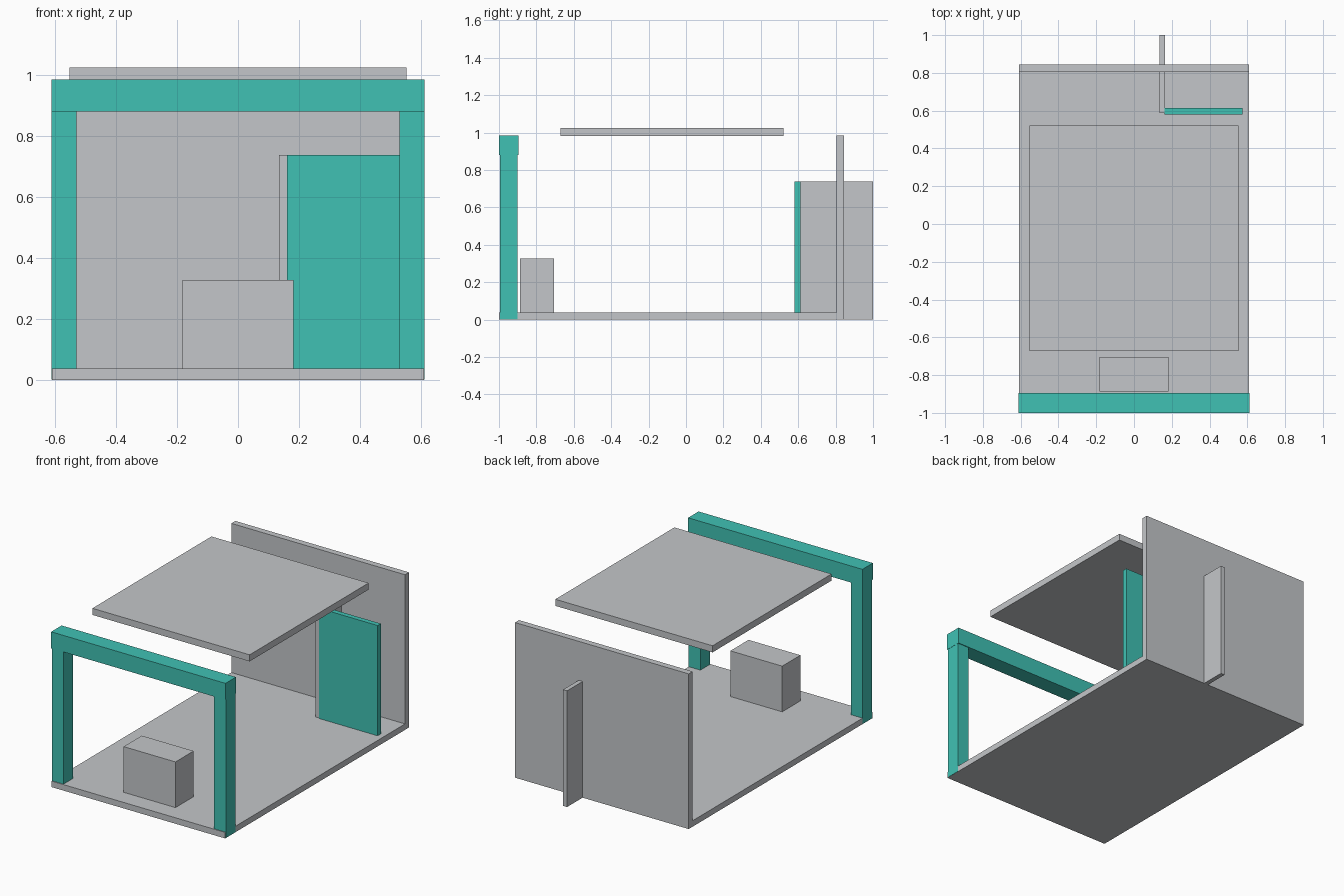
import bpy

if "Cube" in bpy.data.objects:
    bpy.data.objects.remove(bpy.data.objects["Cube"])


def material(name, rgb):
    m = bpy.data.materials.new(name)
    m.diffuse_color = (*rgb, 1.0)
    m.use_nodes = True
    m.node_tree.nodes["Principled BSDF"].inputs["Base Color"].default_value = m.diffuse_color
    return m


grey = material("light grey", (0.55, 0.565, 0.585))
teal = material("teal", (0.051, 0.535, 0.455))


def box(name, x, y, z, mat):
    """Box spanning the (min, max) ranges x, y and z."""
    spans = (x, y, z)
    bpy.ops.mesh.primitive_cube_add(size=1, location=[(a + b) / 2 for a, b in spans])
    obj = bpy.context.object
    obj.name = name
    obj.scale = [b - a for a, b in spans]
    bpy.ops.object.transform_apply(location=False, rotation=False, scale=True)
    obj.data.materials.append(mat)
    return obj


# Shell: floor, back wall and floating roof panel
box("floor", (-0.61, 0.61), (-1.0, 0.825), (0.0, 0.038), grey)
box("back_wall", (-0.61, 0.61), (0.804, 0.844), (0.0, 0.985), grey)
box("roof_panel", (-0.552, 0.552), (-0.672, 0.522), (0.983, 1.025), grey)

# Front portal: two posts carrying a slightly deeper beam
for side, x in (("left", (-0.611, -0.529)), ("right", (0.529, 0.611))):
    box(side + "_front_post", x, (-0.995, -0.9), (0.001, 0.89), teal)
box("front_beam", (-0.612, 0.612), (-1.0, -0.895), (0.88, 0.985), teal)

# Counter block just inside the portal
box("counter", (-0.182, 0.182), (-0.887, -0.705), (0.0, 0.328), grey)

# Partition running through the back wall, with a teal screen in front
box("partition", (0.135, 0.163), (0.587, 1.0), (0.0, 0.738), grey)
box("screen_panel", (0.161, 0.574), (0.581, 0.613), (0.001, 0.738), teal)
